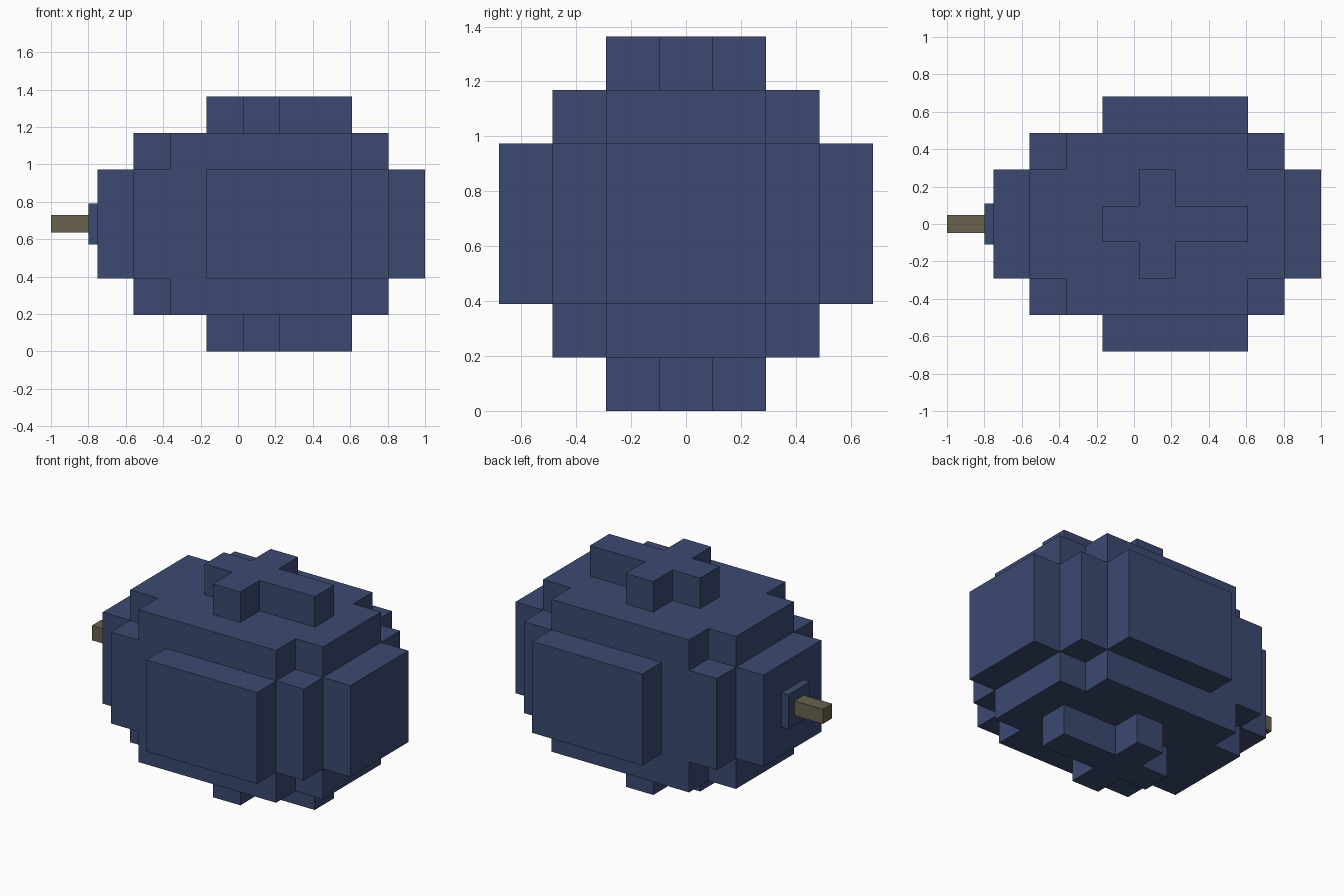
import bpy, bmesh

if "Cube" in bpy.data.objects:
    bpy.data.objects.remove(bpy.data.objects["Cube"])

U = 1.363 / 7            # size of one block
X0 = 1.0 - 9 * U         # left end of the body
ZC = 3.5 * U             # height of the long axis


def material(name, rgb):
    m = bpy.data.materials.new(name)
    m.diffuse_color = (*rgb, 1)
    m.use_nodes = True
    m.node_tree.nodes["Principled BSDF"].inputs["Base Color"].default_value = m.diffuse_color
    return m


navy = material("navy_blue", (0.045, 0.068, 0.165))
brown = material("olive_brown", (0.138, 0.120, 0.073))


def finish(name, bm, mat):
    bmesh.ops.recalc_face_normals(bm, faces=bm.faces)
    mesh = bpy.data.meshes.new(name)
    bm.to_mesh(mesh)
    bm.free()
    mesh.materials.append(mat)
    obj = bpy.data.objects.new(name, mesh)
    bpy.context.collection.objects.link(obj)
    return obj


def block_shell(name, boxes, mat):
    """Outer skin of a union of boxes (x start, x end, y reach, z reach) in blocks."""
    cells = {(x, y, z) for x0, x1, ry, rz in boxes
             for x in range(x0, x1)
             for y in range(-ry, ry + 1)
             for z in range(-rz, rz + 1)}
    bm = bmesh.new()
    for cell in cells:
        for axis in range(3):
            for side in (0, 1):
                near = list(cell)
                near[axis] += 2 * side - 1
                if tuple(near) in cells:
                    continue
                a, b = (axis + 1) % 3, (axis + 2) % 3
                ring = []
                for da, db in ((0, 0), (1, 0), (1, 1), (0, 1)):
                    c = list(cell)
                    c[axis] += side
                    c[a] += da
                    c[b] += db
                    ring.append(bm.verts.new((X0 + c[0] * U,
                                              (c[1] - 0.5) * U,
                                              ZC + (c[2] - 0.5) * U)))
                bm.faces.new(ring if side else ring[::-1])
    bmesh.ops.remove_doubles(bm, verts=bm.verts, dist=1e-4)
    return finish(name, bm, mat)


def box(name, x0, x1, half, mat):
    bm = bmesh.new()
    bmesh.ops.create_cube(bm, size=1)
    for v in bm.verts:
        v.co = ((x0 + x1) / 2 + v.co.x * (x1 - x0),
                v.co.y * 2 * half, ZC + v.co.z * 2 * half)
    return finish(name, bm, mat)


# Stepped barrel body
block_shell("body", [
    (0, 9, 1, 1),    # end caps, full length
    (1, 8, 2, 1),    # shoulders to the sides
    (1, 8, 1, 2),    # shoulders above and below
    (2, 7, 2, 2),    # square middle
    (3, 7, 3, 1),    # raised side panels
    (3, 7, 0, 3),    # long bar of the top and bottom crosses
    (4, 5, 1, 3),    # short bar of the crosses
], navy)

# Collar and shaft on the left end
box("collar", -0.80, X0, 0.11, navy)
box("shaft", -1.0, -0.80, 0.047, brown)
